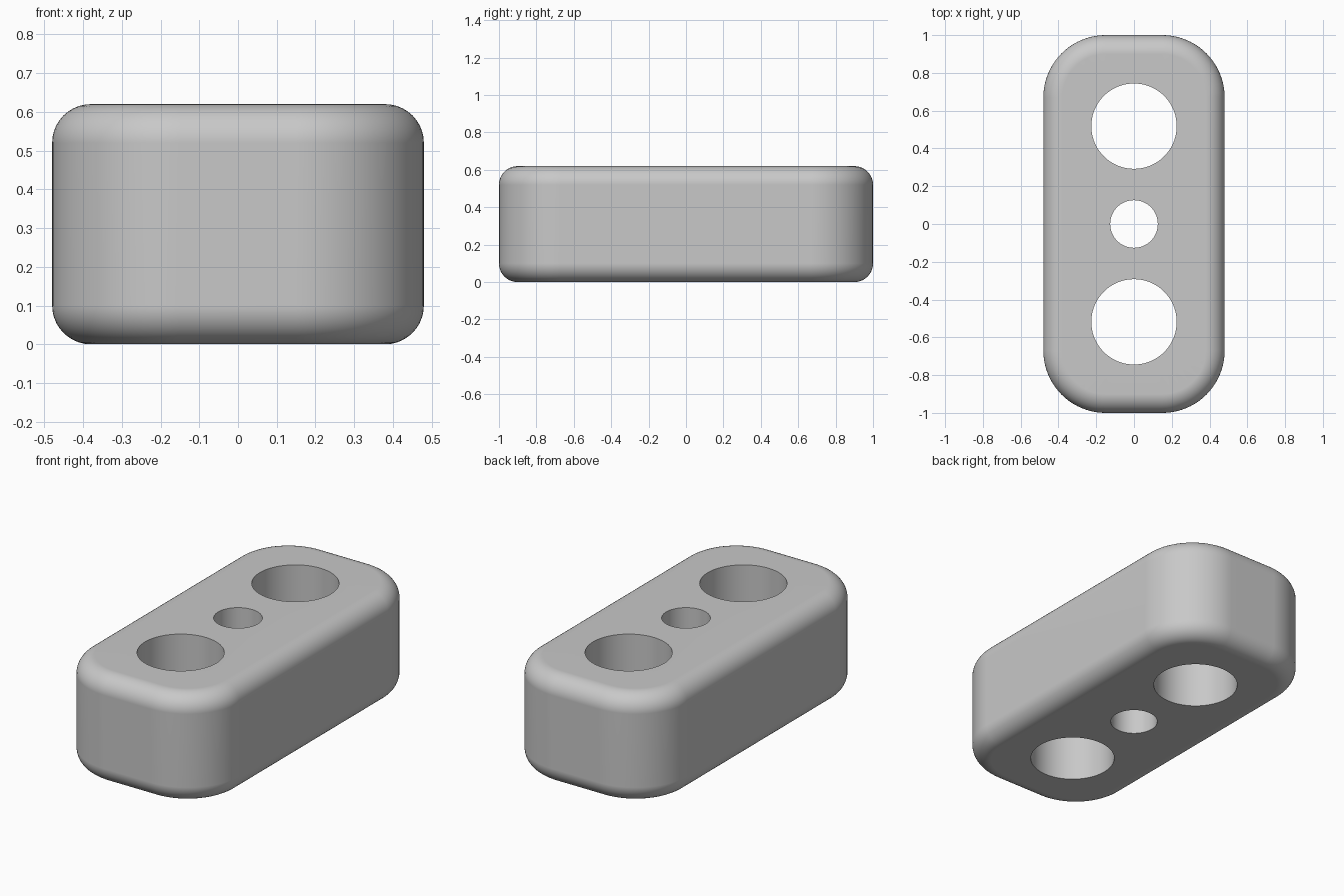
import bpy
import bmesh
from math import sin, cos, pi, radians

cube = bpy.data.objects.get("Cube")
if cube:
    bpy.data.objects.remove(cube, do_unlink=True)

HALF_X, HALF_Y, HEIGHT = 0.48, 1.0, 0.62
CORNER, FILLET = 0.33, 0.1
CORNER_STEPS, FILLET_STEPS, HOLE_STEPS = 20, 10, 72
HOLES = [(-0.518, 0.226), (0.0, 0.126), (0.518, 0.226)]  # y centre, radius

grey = bpy.data.materials.new("plain grey")
grey.use_nodes = True
grey.diffuse_color = (0.58, 0.58, 0.58, 1)
grey.node_tree.nodes["Principled BSDF"].inputs["Base Color"].default_value = grey.diffuse_color

bm = bmesh.new()


def outline(inset, z):
    """Ring of vertices around the rounded rectangle, pulled in by inset."""
    ring = []
    for quarter, (sx, sy) in enumerate([(1, 1), (-1, 1), (-1, -1), (1, -1)]):
        for i in range(CORNER_STEPS + 1):
            a = (quarter + i / CORNER_STEPS) * pi / 2
            r = CORNER - inset
            ring.append(bm.verts.new((sx * (HALF_X - CORNER) + r * cos(a),
                                      sy * (HALF_Y - CORNER) + r * sin(a), z)))
    return ring


def circle(y, radius, z):
    return [bm.verts.new((radius * cos(2 * pi * i / HOLE_STEPS),
                          y + radius * sin(2 * pi * i / HOLE_STEPS), z))
            for i in range(HOLE_STEPS)]


def bridge(a, b):
    for i in range(len(a)):
        j = (i + 1) % len(a)
        bm.faces.new((a[i], a[j], b[j], b[i]))


def ring_edges(ring):
    return [bm.edges.get((ring[i - 1], ring[i])) for i in range(len(ring))]


# Outer wall with rounded bottom and top edges
angles = [i / FILLET_STEPS * pi / 2 for i in range(FILLET_STEPS + 1)]
section = [(FILLET * (1 - sin(a)), FILLET * (1 - cos(a))) for a in angles]
section += [(inset, HEIGHT - z) for inset, z in reversed(section)]
rings = [outline(inset, z) for inset, z in section]
for low, high in zip(rings, rings[1:]):
    bridge(low, high)

# Through holes
bottom_loops, top_loops = [rings[0]], [rings[-1]]
for y, radius in HOLES:
    low, high = circle(y, radius, 0), circle(y, radius, HEIGHT)
    bridge(high, low)
    bottom_loops.append(low)
    top_loops.append(high)

# Flat bottom and top around the holes
for loops, direction in ((bottom_loops, -1), (top_loops, 1)):
    edges = [e for loop in loops for e in ring_edges(loop)]
    bmesh.ops.triangle_fill(bm, edges=edges, use_beauty=True, normal=(0, 0, direction))
    for face in bm.faces:
        if all(abs(v.co.z - loops[0][0].co.z) < 1e-6 for v in face.verts):
            face.normal_update()
            if face.normal.z * direction < 0:
                face.normal_flip()

mesh = bpy.data.meshes.new("block")
bm.to_mesh(mesh)
bm.free()
mesh.materials.append(grey)
block = bpy.data.objects.new("block", mesh)
bpy.context.collection.objects.link(block)

# Smooth shading, crisp hole rims
bpy.ops.object.select_all(action='DESELECT')
block.select_set(True)
bpy.context.view_layer.objects.active = block
bpy.ops.object.shade_smooth_by_angle(angle=radians(30))
weighted = block.modifiers.new("even shading", 'WEIGHTED_NORMAL')
weighted.keep_sharp = True
